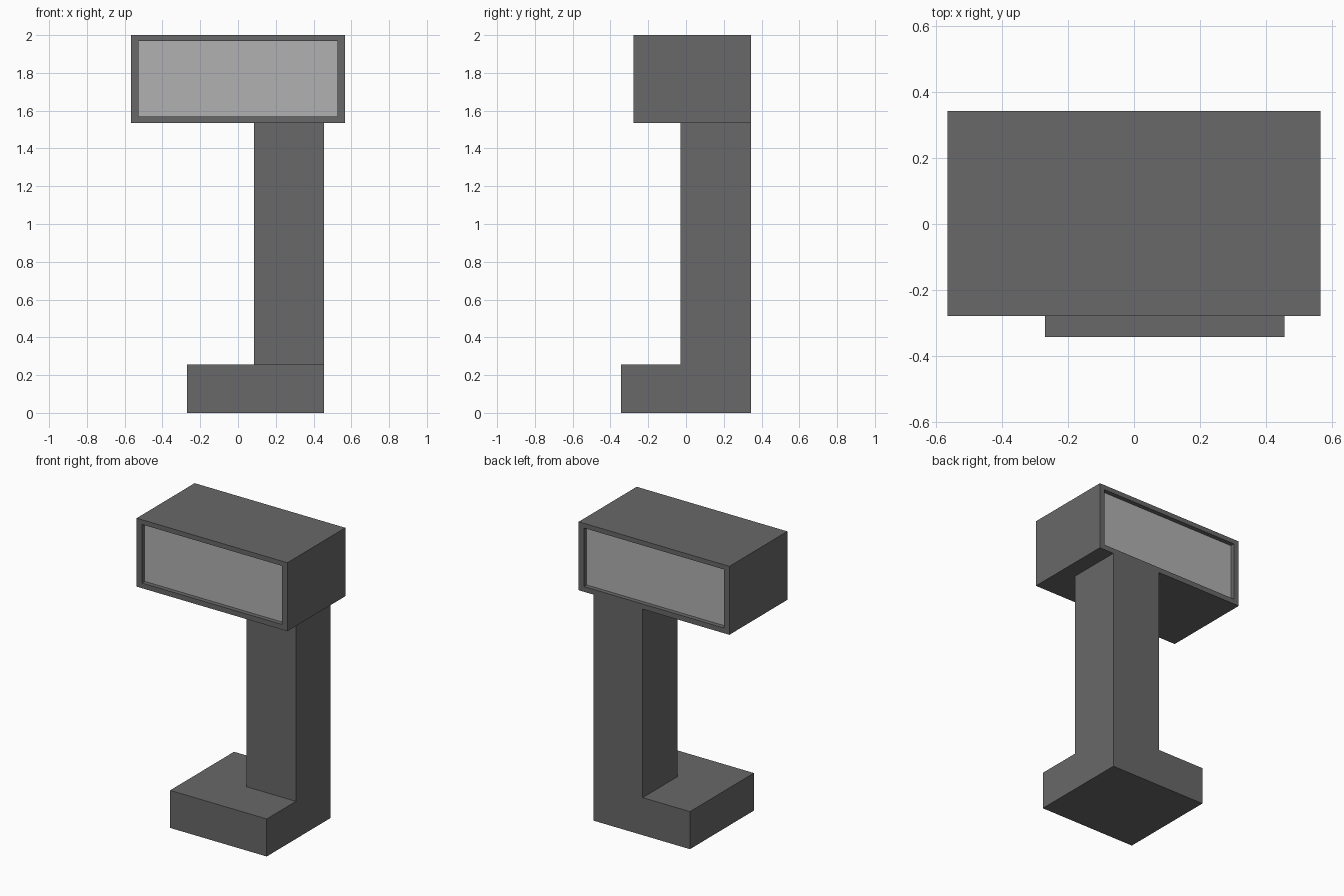
import bpy, bmesh
from mathutils import Vector

if "Cube" in bpy.data.objects:
    bpy.data.objects.remove(bpy.data.objects["Cube"])


def material(name, v):
    m = bpy.data.materials.new(name)
    m.diffuse_color = (v, v, v, 1)
    m.use_nodes = True
    m.node_tree.nodes["Principled BSDF"].inputs["Base Color"].default_value = m.diffuse_color
    return m


def finish(bm, name, mat):
    bmesh.ops.recalc_face_normals(bm, faces=bm.faces)
    me = bpy.data.meshes.new(name)
    bm.to_mesh(me)
    bm.free()
    me.materials.append(mat)
    ob = bpy.data.objects.new(name, me)
    bpy.context.collection.objects.link(ob)
    return ob


def box(lo, hi):
    lo, hi = Vector(lo), Vector(hi)
    bm = bmesh.new()
    bmesh.ops.create_cube(bm, size=1)
    for v in bm.verts:
        v.co = (lo + hi) / 2 + v.co * (hi - lo)
    return bm


dark = material("dark_grey", 0.14)
light = material("light_grey", 0.44)

# base slab and offset corner post
finish(box((-0.27, -0.343, 0), (0.456, 0.343, 0.255)), "base", dark)
finish(box((0.085, -0.03, 0.255), (0.456, 0.343, 1.535)), "post", dark)

# display head: rim inset and recess on front and back
X0, X1, Y0, Y1, Z0, Z1 = -0.566, 0.566, -0.279, 0.343, 1.535, 2.0
IX, IZ0, IZ1, DEPTH = 0.527, 1.57, 1.968, 0.03
head = box((X0, Y0, Z0), (X1, Y1, Z1))
for face in [f for f in head.faces if abs(f.normal.y) > 0.9]:
    s = 1 if face.normal.y > 0 else -1
    bmesh.ops.inset_region(head, faces=[face], thickness=0.02)
    mid = (Z0 + Z1) / 2
    for v in face.verts:
        v.co.x = IX if v.co.x > 0 else -IX
        v.co.z = IZ1 if v.co.z > mid else IZ0
    opening = bmesh.ops.extrude_discrete_faces(head, faces=[face])["faces"][0]
    for v in opening.verts:
        v.co.y -= s * DEPTH
    opening.material_index = 1
head_ob = finish(head, "display_head", dark)
head_ob.data.materials.append(light)
